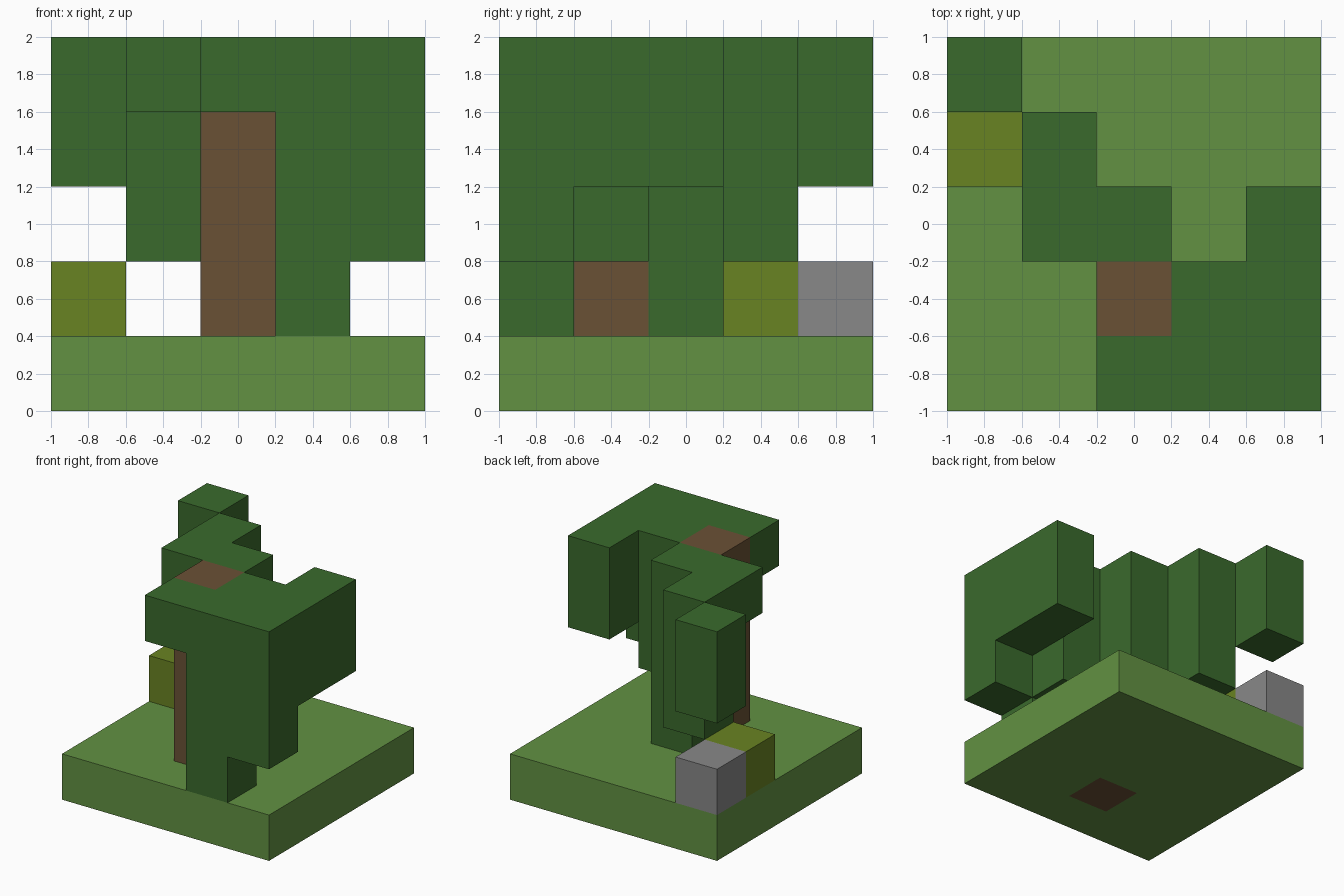
import bpy
import bmesh
from mathutils import Vector

cube = bpy.data.objects.get("Cube")
if cube:
    bpy.data.objects.remove(cube, do_unlink=True)

CELL = 0.4  # edge of one block; the model is a 5 x 5 x 5 block grid


def material(name, r, g, b):
    """Flat material from an 8-bit display colour."""
    def linear(c):
        c /= 255
        return c / 12.92 if c <= 0.04045 else ((c + 0.055) / 1.055) ** 2.4
    colour = (linear(r), linear(g), linear(b), 1)
    mat = bpy.data.materials.new(name)
    mat.use_nodes = True
    mat.diffuse_color = colour
    mat.node_tree.nodes["Principled BSDF"].inputs["Base Color"].default_value = colour
    return mat


def column(x, y, bottom, top):
    """Stack of grid cells at one grid position."""
    return {(x, y, z) for z in range(bottom, top)}


def block_part(name, cells, mat):
    """Join grid cells into one shell, leaving out the walls between them."""
    bm = bmesh.new()
    for cell in cells:
        centre = (Vector(cell) + Vector((-2, -2, 0.5))) * CELL
        for axis in range(3):
            for sign in (-1, 1):
                n = Vector((0, 0, 0))
                n[axis] = sign
                if tuple(int(c + d) for c, d in zip(cell, n)) in cells:
                    continue
                u = Vector((0, 0, 0))
                u[(axis + 1) % 3] = 1
                v = n.cross(u)
                corners = (-u - v, u - v, u + v, v - u)
                bm.faces.new([bm.verts.new(centre + (n + c) * CELL / 2) for c in corners])
    bmesh.ops.remove_doubles(bm, verts=bm.verts, dist=0.001)
    mesh = bpy.data.meshes.new(name)
    bm.to_mesh(mesh)
    bm.free()
    mesh.materials.append(mat)
    obj = bpy.data.objects.new(name, mesh)
    bpy.context.scene.collection.objects.link(obj)
    return obj


grass = material("grass green", 98, 145, 66)
leaf = material("leaf green", 58, 106, 44)
bark = material("bark brown", 106, 81, 53)
moss = material("moss olive", 105, 131, 34)
stone = material("stone grey", 136, 136, 136)

# Trunk runs through the ground slab up to the top of the crown
trunk = column(2, 1, 0, 5)
block_part("trunk", trunk, bark)

# Ground slab, open where the trunk passes through
ground = {(x, y, 0) for x in range(5) for y in range(5)} - trunk
block_part("ground", ground, grass)

# Foliage columns: grid x, grid y, lowest level
foliage = set()
for x, y, bottom in [(2, 0, 4), (3, 0, 1), (4, 0, 2), (3, 1, 2), (4, 1, 3),
                     (4, 2, 3), (2, 2, 1), (1, 2, 4), (1, 3, 2), (0, 4, 3)]:
    foliage |= column(x, y, bottom, 5)
block_part("foliage", foliage, leaf)

# Bush and rock on the ground
block_part("bush", column(0, 3, 1, 2), moss)
block_part("rock", column(0, 4, 1, 2), stone)
